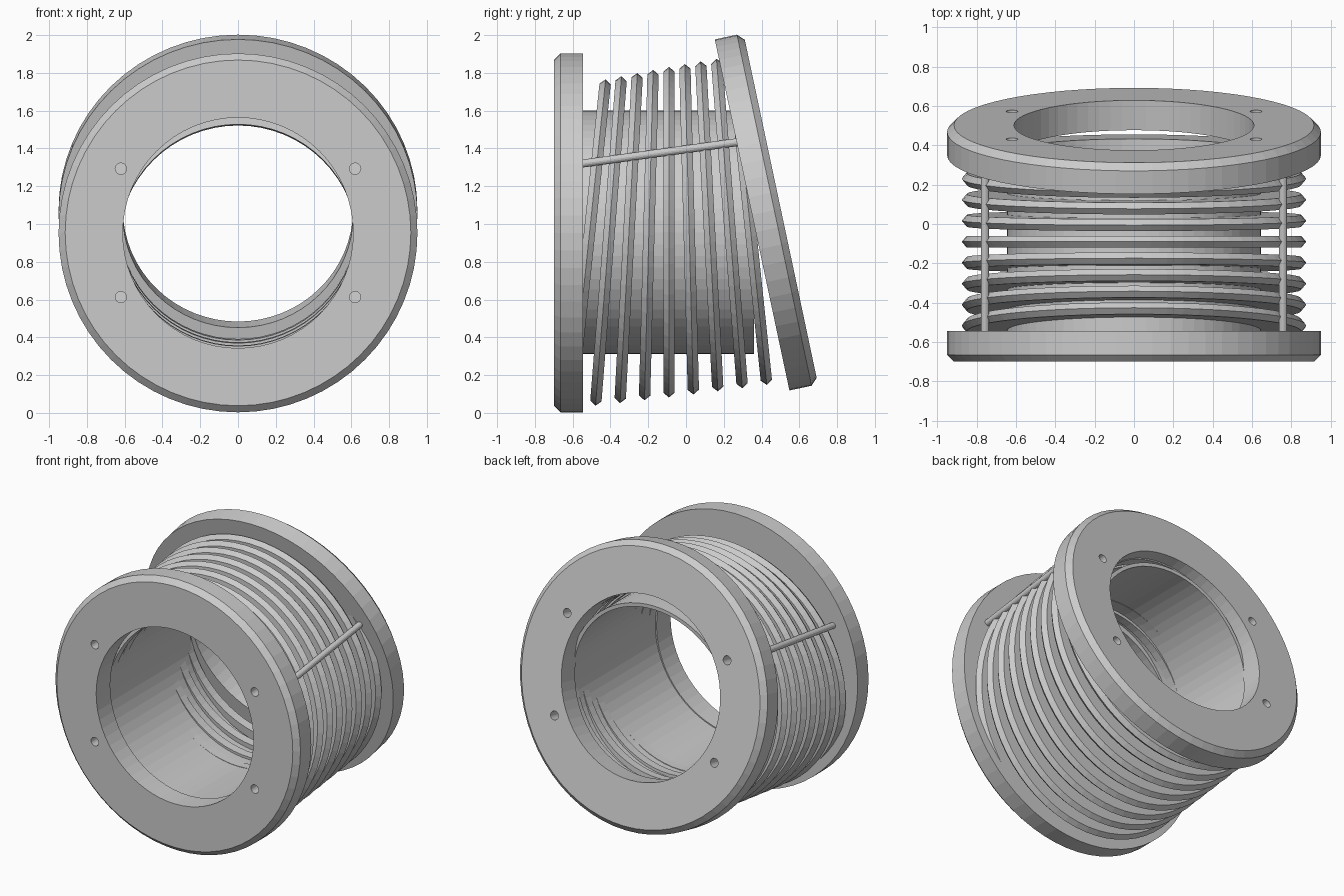
import bpy, bmesh
from math import sin, cos, tau, radians
from mathutils import Vector

if "Cube" in bpy.data.objects:
    bpy.data.objects.remove(bpy.data.objects["Cube"], do_unlink=True)

grey = bpy.data.materials.new("light_grey")
grey.use_nodes = True
colour = (0.6, 0.6, 0.6, 1)
grey.diffuse_color = colour
grey.node_tree.nodes["Principled BSDF"].inputs["Base Color"].default_value = colour


def add_object(name, bm):
    bmesh.ops.recalc_face_normals(bm, faces=bm.faces)
    mesh = bpy.data.meshes.new(name)
    bm.to_mesh(mesh)
    bm.free()
    mesh.materials.append(grey)
    obj = bpy.data.objects.new(name, mesh)
    bpy.context.collection.objects.link(obj)
    return obj


def lathe(name, profile, y, z, tilt=0, segments=64):
    """Revolve a closed (radius, y) profile about the local y axis."""
    bm = bmesh.new()
    loops = []
    for i in range(segments):
        a = tau * i / segments
        loops.append([bm.verts.new((r * cos(a), d, r * sin(a))) for r, d in profile])
    n = len(profile)
    for i in range(segments):
        here, there = loops[i], loops[(i + 1) % segments]
        for j in range(n):
            k = (j + 1) % n
            bm.faces.new((here[j], here[k], there[k], there[j]))
    obj = add_object(name, bm)
    obj.location = (0, y, z)
    obj.rotation_euler.x = radians(tilt)
    return obj


def rod(name, start, end, radius, segments=16):
    """Straight round bar between two points."""
    start, end = Vector(start), Vector(end)
    axis = end - start
    bm = bmesh.new()
    bmesh.ops.create_cone(bm, cap_ends=True, segments=segments, radius1=radius,
                          radius2=radius, depth=axis.length)
    obj = add_object(name, bm)
    obj.location = (start + end) / 2
    obj.rotation_euler = axis.to_track_quat("Z", "Y").to_euler()
    return obj


def flange(name, y, z, tilt, outward):
    """Chamfered collar with four bolt holes; y is its inner face."""
    radius, bore, depth, chamfer = 0.95, 0.61, 0.155, 0.035
    profile = [(bore, 0), (radius, 0), (radius, outward * (depth - chamfer)),
               (radius - chamfer, outward * depth), (bore, outward * depth)]
    obj = lathe(name, profile, y, z, tilt)
    for sx in (-1, 1):
        for sz in (-1, 1):
            cutter = rod("bolt_cutter", (sx * 0.62, -0.3, sz * 0.34),
                         (sx * 0.62, 0.3, sz * 0.34), 0.03)
            cutter.hide_render = True
            cutter.parent = obj
            bpy.context.view_layer.update()
            mod = obj.modifiers.new("bolt_hole", "BOOLEAN")
            mod.object = cutter
            mod.solver = "EXACT"
            bpy.context.view_layer.objects.active = obj
            bpy.ops.object.modifier_apply(modifier=mod.name)
            bpy.data.objects.remove(cutter, do_unlink=True)
    return obj


# End collars, the rear one tipped back
flange("front_flange", -0.545, 0.953, 0, -1)
flange("rear_flange", 0.35, 1.048, 12, 1)

# Inner sleeve
lathe("inner_sleeve", [(0.62, -0.545), (0.645, -0.545), (0.645, 0.36), (0.62, 0.36)], 0, 0.956)

# Bellows rings fanned out between the collars, each with a pointed rim
ring_profile = [(0.633, -0.03), (0.85, -0.03), (0.875, 0), (0.85, 0.03), (0.633, 0.03)]
for k in range(9):
    lathe(f"bellows_ring_{k + 1}", ring_profile, -0.517 + 0.1067 * k,
          0.895 + 0.0154 * k, -6 + 1.5 * k)

# Tie rods on both sides
for side, x in (("left", 0.757), ("right", -0.757)):
    rod(f"{side}_tie_rod", (x, -0.57, 1.317), (x, 0.3, 1.437), 0.021)
